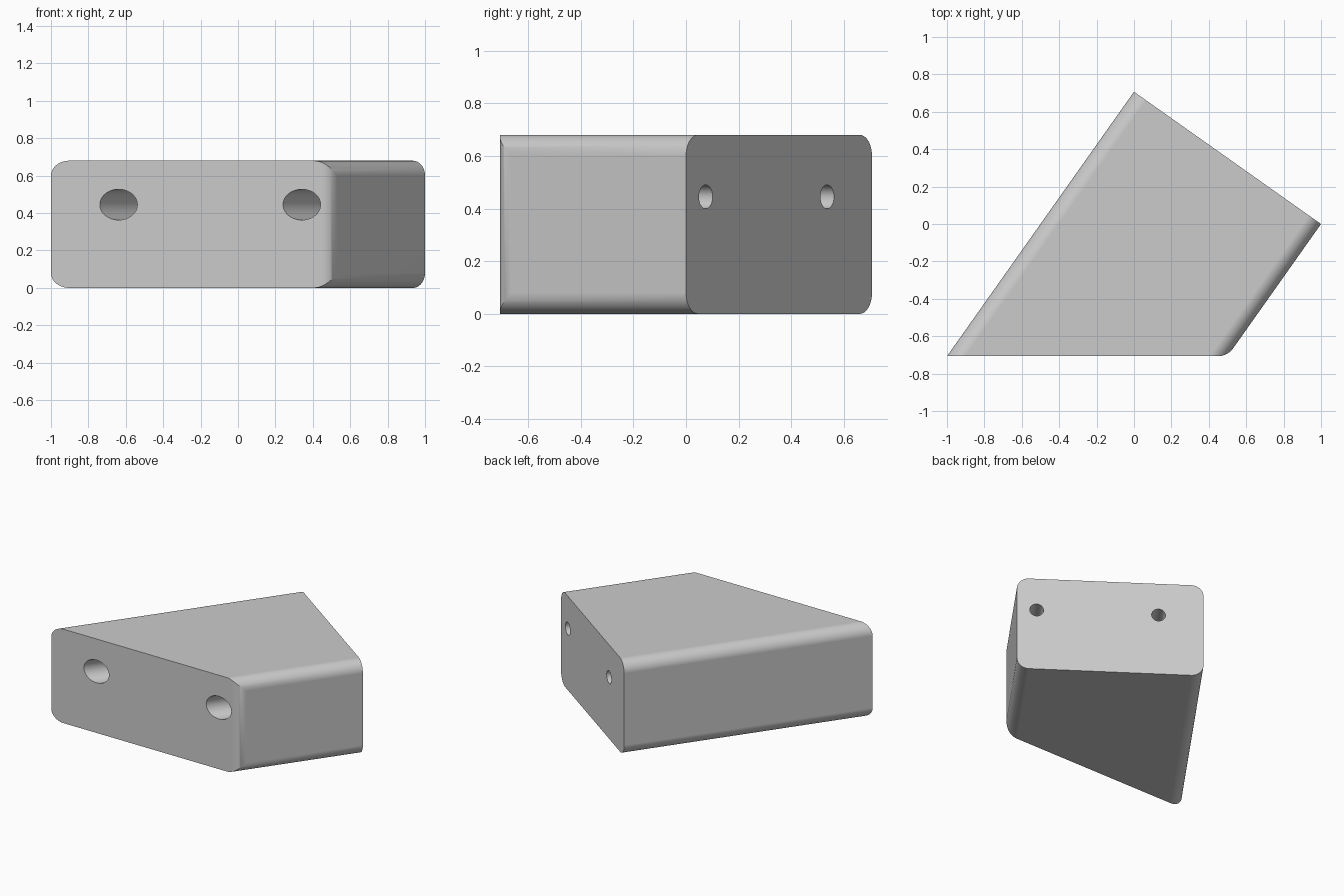
import bpy, bmesh, math
from mathutils import Vector

cube = bpy.data.objects.get("Cube")
if cube:
    bpy.data.objects.remove(cube, do_unlink=True)

HEIGHT, FRONT_Y = 0.68, -0.707
LONG_R, NOSE_R = 0.08, 0.10          # long edge rounding, front vertical edge rounding
WALL = 0.35                          # material left behind each wide bore
along = Vector((1, math.sqrt(2), 0)).normalized()
across = Vector((-along.y, along.x, 0))
origin = Vector((1, 0, 0))
WIDTH = math.sqrt(1.5)

grey = bpy.data.materials.new("light grey")
grey.use_nodes = True
grey.diffuse_color = (0.6, 0.6, 0.6, 1)
grey.node_tree.nodes["Principled BSDF"].inputs["Base Color"].default_value = (0.6, 0.6, 0.6, 1)


def place(u, s, z):
    return origin + across * u + along * s + Vector((0, 0, z))


def front_s(u):
    """Start of the bar at width u: slanted front plane, rounded at the right edge."""
    if u < NOSE_R * (1 - across.y):
        centre = (FRONT_Y + NOSE_R - NOSE_R * across.y) / along.y
        return centre - math.sqrt(NOSE_R ** 2 - (NOSE_R - u) ** 2)
    return (FRONT_Y - u * across.y) / along.y


# Bar: rounded cross-section swept from the slanted front to the square end
STEPS = 12
corner = []
for i in range(STEPS + 1):
    a = math.pi / 2 * i / STEPS
    corner.append((LONG_R * (1 - math.cos(a)), LONG_R * (1 - math.sin(a))))
section = corner + [(WIDTH - u, inset) for u, inset in reversed(corner)]

bm = bmesh.new()
rows = []
for u, inset in section:
    rows.append([bm.verts.new(place(u, s, z))
                 for s, z in ((front_s(u), inset), (front_s(u), HEIGHT - inset),
                              (0, HEIGHT - inset), (0, inset))])
for a, b in zip(rows, rows[1:]):
    for k in range(4):
        n = (k + 1) % 4
        bm.faces.new((a[k], a[n], b[n], b[k]))
bm.faces.new(rows[0])
bm.faces.new(rows[-1])
bmesh.ops.recalc_face_normals(bm, faces=bm.faces)
mesh = bpy.data.meshes.new("slanted_block")
bm.to_mesh(mesh)
bm.free()
mesh.materials.append(grey)
block = bpy.data.objects.new("slanted_block", mesh)
bpy.context.collection.objects.link(block)


# Holes: narrow screw hole through the end, wide bore from the front
def cut_hole(u, radius, s0, s1):
    bpy.ops.mesh.primitive_cylinder_add(vertices=48, radius=radius, depth=s1 - s0,
                                        location=place(u, (s0 + s1) / 2, 0.445))
    cutter = bpy.context.object
    cutter.name = "hole_cutter"
    cutter.rotation_euler = along.to_track_quat('Z', 'Y').to_euler()
    cutter.data.materials.append(grey)
    mod = block.modifiers.new("hole", 'BOOLEAN')
    mod.operation, mod.solver, mod.object = 'DIFFERENCE', 'EXACT', cutter
    bpy.context.view_layer.objects.active = block
    bpy.ops.object.modifier_apply(modifier=mod.name)
    bpy.data.objects.remove(cutter, do_unlink=True)


for u in (0.13, WIDTH - 0.295):
    cut_hole(u, 0.082, -2.2, -WALL)
    cut_hole(u, 0.045, -WALL - 0.1, 0.2)

bpy.ops.object.select_all(action='DESELECT')
block.select_set(True)
bpy.context.view_layer.objects.active = block
bpy.ops.object.shade_smooth_by_angle(angle=math.radians(30))
weighted = block.modifiers.new("flat_faces_stay_flat", 'WEIGHTED_NORMAL')
weighted.keep_sharp = True
